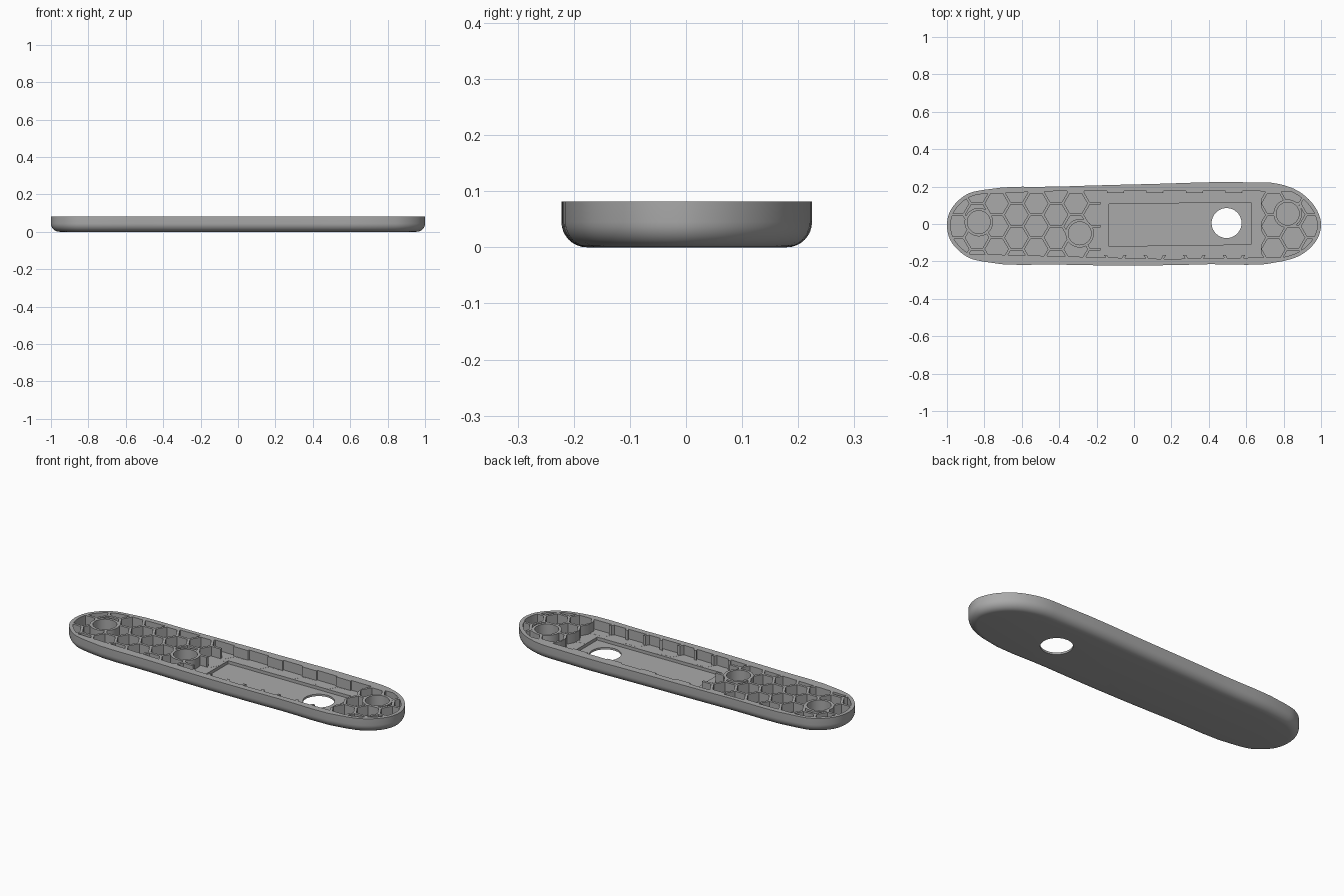
import bpy, bmesh, math
from mathutils import Vector

if "Cube" in bpy.data.objects:
    bpy.data.objects.remove(bpy.data.objects["Cube"])

HEIGHT, FILLET, WALL = 0.082, 0.045, 0.02
FLOOR = 0.028                       # floor of the honeycomb cells
PITCH, RIB = 0.122, 0.014           # cell spacing and rib thickness
COL = PITCH * math.sqrt(3) / 2
BOSSES = [(-0.83, 0.01), (-0.29, -0.05), (0.822, 0.055)]

# slightly bowed, tapered outline, clockwise from the left tip
CONTROL = [(-1, -.01), (-.985, .065), (-.94, .125), (-.88, .165), (-.8, .183),
           (-.4, .2), (.1, .214), (.6, .223), (.78, .213), (.88, .175),
           (.95, .115), (.987, .055), (1, 0), (.985, -.07), (.94, -.13),
           (.88, -.172), (.8, -.198), (.4, -.215), (0, -.222), (-.4, -.217),
           (-.8, -.202), (-.88, -.182), (-.94, -.14), (-.985, -.08)]


def smooth_loop(pts, steps=4):
    p = [Vector(q) for q in pts]
    n = len(p)
    tang = []
    for i in range(n):
        a, b = p[i] - p[i - 1], p[(i + 1) % n] - p[i]
        tang.append((a / a.length_squared + b / b.length_squared).normalized())
    out = []
    for i in range(n):
        j = (i + 1) % n
        length = (p[j] - p[i]).length
        for k in range(steps):
            t = k / steps
            out.append((2*t**3 - 3*t*t + 1) * p[i] + (t**3 - 2*t*t + t) * length * tang[i]
                       + (3*t*t - 2*t**3) * p[j] + (t**3 - t*t) * length * tang[j])
    return out[::-1]                # counter-clockwise


def inset(loop, d):
    out = []
    for i, q in enumerate(loop):
        t = (loop[(i + 1) % len(loop)] - loop[i - 1]).normalized()
        out.append(q + Vector((-t.y, t.x)) * d)
    return out


def clip(poly, region):
    # keep the part of a convex polygon inside a convex loop
    for i in range(len(region)):
        a, e = region[i - 1], region[i] - region[i - 1]
        side = [e.x * (q.y - a.y) - e.y * (q.x - a.x) for q in poly]
        new = []
        for k in range(len(poly)):
            s0, s1 = side[k - 1], side[k]
            if s0 * s1 < 0:
                new.append(poly[k - 1].lerp(poly[k], s0 / (s0 - s1)))
            if s1 >= 0:
                new.append(poly[k])
        poly = new
        if len(poly) < 3:
            return []
    return poly


def area(poly):
    return abs(sum(poly[i - 1].cross(poly[i]) for i in range(len(poly)))) / 2


def loft(bm, rings):
    # stack of (loop, z) closed at both ends
    rows = [[bm.verts.new((q.x, q.y, z)) for q in loop] for loop, z in rings]
    n = len(rows[0])
    for lo, hi in zip(rows, rows[1:]):
        for i in range(n):
            bm.faces.new((lo[i - 1], lo[i], hi[i], hi[i - 1]))
    bm.faces.new(rows[0][::-1])
    bm.faces.new(rows[-1])


def make(name, solids):
    bm = bmesh.new()
    for rings in solids:
        loft(bm, rings)
    bmesh.ops.remove_doubles(bm, verts=bm.verts, dist=1e-5)
    bmesh.ops.recalc_face_normals(bm, faces=bm.faces)
    mesh = bpy.data.meshes.new(name)
    bm.to_mesh(mesh)
    bm.free()
    ob = bpy.data.objects.new(name, mesh)
    bpy.context.collection.objects.link(ob)
    return ob


def circle(x, y, r, n=48):
    return [Vector((x + r * math.cos(2 * math.pi * i / n),
                    y + r * math.sin(2 * math.pi * i / n))) for i in range(n)]


def prism(loop, z0, z1=0.12):
    return [(loop, z0), (loop, z1)]


def cut(target, cutter):
    mod = target.modifiers.new("cut", 'BOOLEAN')
    mod.operation, mod.solver, mod.object = 'DIFFERENCE', 'EXACT', cutter
    bpy.context.view_layer.objects.active = target
    bpy.ops.object.modifier_apply(modifier=mod.name)
    bpy.data.objects.remove(cutter, do_unlink=True)


# solid body with rounded bottom edge
outline = smooth_loop(CONTROL)
rings = []
for k in range(9):
    a = math.pi / 2 * k / 8
    rings.append((inset(outline, FILLET * (1 - math.sin(a))), FILLET * (1 - math.cos(a))))
rings.append((outline, HEIGHT))
body = make("tray_shell", [rings])

# honeycomb cells, trimmed by the inside of the outer wall
inner = inset(outline, WALL)
cells = []
radius = (PITCH - RIB) / math.sqrt(3)
for c in range(-10, 13):
    for r in range(-3, 4):
        x = -0.1 + c * COL
        y = -0.012 + r * PITCH + (PITCH / 2 if c % 2 else 0)
        poly = clip(circle(x, y, radius, 6), inner)
        if poly and area(poly) > 0.0003:
            cells.append(prism(poly, FLOOR))
cells = make("cell_cutter", cells)
cut(cells, make("boss_outer", [prism(circle(x, y, 0.076), -0.1, 0.2) for x, y in BOSSES]))
cut(body, cells)

# round boss sockets
cut(body, make("socket_cutter", [prism(circle(x, y, 0.061), FLOOR - 0.004) for x, y in BOSSES]))

# open bay, sunken panel and through hole
rect = lambda *p: [Vector(q) for q in p]
cut(body, make("bay_cutter", [prism(rect((-.18, -.167), (.68, -.167), (.68, .167), (-.18, .167)), FLOOR + 0.0005)]))
cut(body, make("panel_cutter", [prism(rect((-.135, -.119), (.625, -.109), (.625, .116), (-.135, .106)), 0.011)]))
cut(body, make("hole_cutter", [prism(circle(0.495, 0.005, 0.08, 64), -0.1)]))

# colour and shading
grey = bpy.data.materials.new("grey")
grey.diffuse_color = (0.4, 0.4, 0.4, 1)
grey.use_nodes = True
grey.node_tree.nodes["Principled BSDF"].inputs["Base Color"].default_value = grey.diffuse_color
body.data.materials.clear()
body.data.materials.append(grey)
for f in body.data.polygons:
    f.material_index = 0
bpy.ops.object.select_all(action='DESELECT')
body.select_set(True)
bpy.context.view_layer.objects.active = body
bpy.ops.object.shade_smooth_by_angle(angle=math.radians(30))
